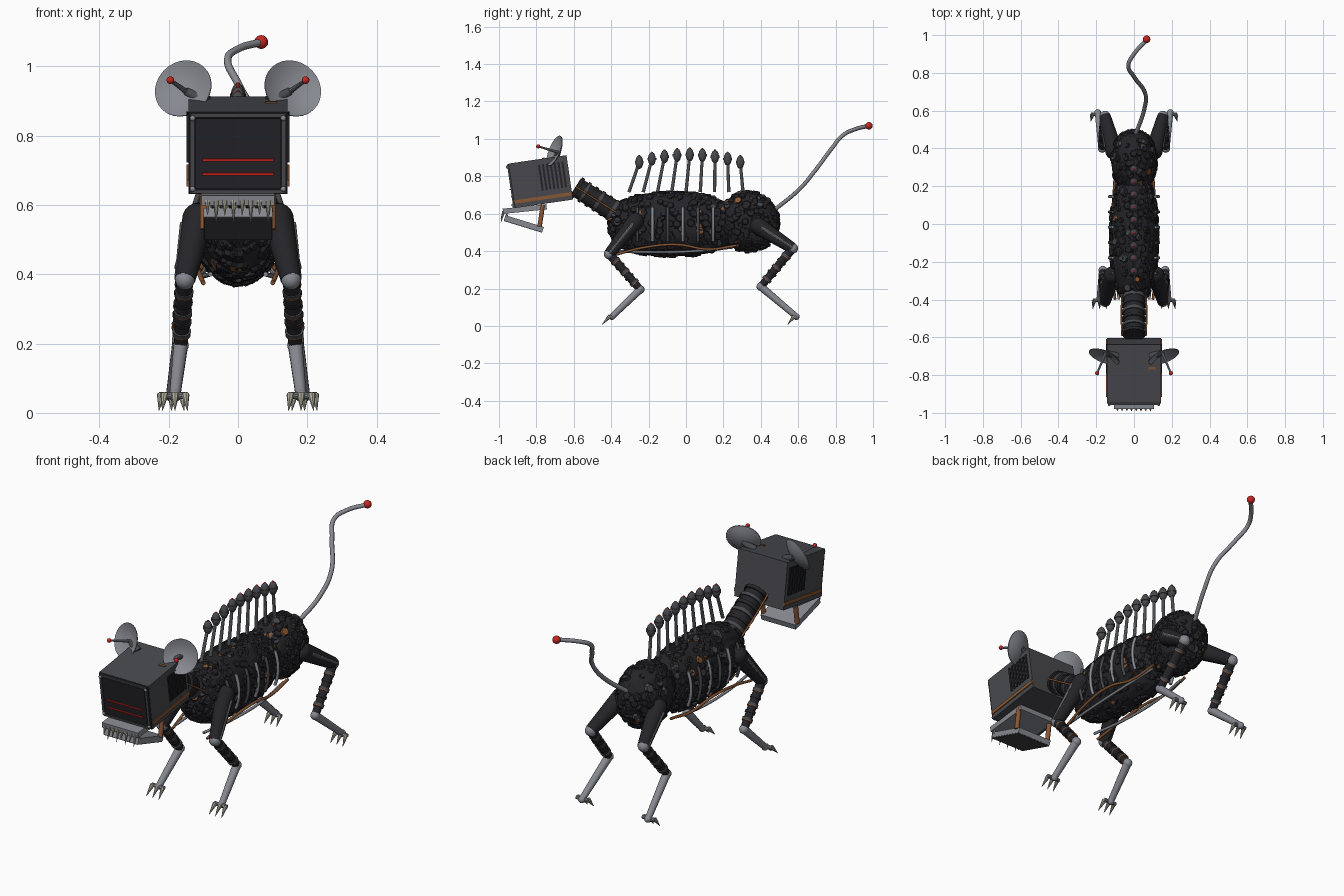
import bpy, bmesh, math, random
from mathutils import Vector, Matrix

random.seed(4)
if "Cube" in bpy.data.objects:
    bpy.data.objects.remove(bpy.data.objects["Cube"])


def material(name, r, g, b):
    m = bpy.data.materials.new(name)
    m.use_nodes = True
    m.diffuse_color = (r, g, b, 1)
    m.node_tree.nodes["Principled BSDF"].inputs["Base Color"].default_value = (r, g, b, 1)
    return m


BLACK = material("hide_black", 0.018, 0.018, 0.022)
GREY = material("casing_grey", 0.065, 0.066, 0.075)
STEEL = material("steel", 0.24, 0.25, 0.28)
COPPER = material("copper", 0.25, 0.095, 0.035)
RED = material("signal_red", 0.55, 0.02, 0.015)
BONE = material("claw_bone", 0.4, 0.38, 0.31)


def finish(name, bm, *mats, smooth=True):
    for f in bm.faces:
        f.smooth = smooth
    for e in bm.edges:
        e.smooth = e.calc_face_angle(0) < 0.6
    me = bpy.data.meshes.new(name)
    bm.to_mesh(me)
    bm.free()
    for m in mats:
        me.materials.append(m)
    ob = bpy.data.objects.new(name, me)
    bpy.context.collection.objects.link(ob)
    return ob


def aim(a, direction):
    return Matrix.Translation(a) @ Vector(direction).to_track_quat("Z", "Y").to_matrix().to_4x4()


def rod(name, a, b, r1, r2, mat, sides=14):
    a, b = Vector(a), Vector(b)
    bm = bmesh.new()
    bmesh.ops.create_cone(bm, cap_ends=True, segments=sides, radius1=r1, radius2=r2,
                          depth=(b - a).length, matrix=aim((a + b) / 2, b - a))
    return finish(name, bm, mat)


def ball(name, c, r, mat, stretch=1):
    bm = bmesh.new()
    bmesh.ops.create_uvsphere(bm, u_segments=16, v_segments=10, radius=r,
                              matrix=Matrix.Translation(c) @ Matrix.Diagonal((1, 1, stretch, 1)))
    return finish(name, bm, mat)


def box(name, frame, c, size, mat):
    bm = bmesh.new()
    bmesh.ops.create_cube(bm, matrix=frame @ Matrix.Translation(c) @ Matrix.Diagonal((*size, 1)))
    return finish(name, bm, mat, smooth=False)


def tube(name, pts, r, mat):
    cu = bpy.data.curves.new(name, "CURVE")
    cu.dimensions = "3D"
    cu.bevel_depth, cu.bevel_resolution, cu.resolution_u = r, 2, 8
    cu.use_fill_caps = True
    sp = cu.splines.new("BEZIER")
    sp.bezier_points.add(len(pts) - 1)
    for p, co in zip(sp.bezier_points, pts):
        p.co = co
        p.handle_left_type = p.handle_right_type = "AUTO"
    cu.materials.append(mat)
    ob = bpy.data.objects.new(name, cu)
    bpy.context.collection.objects.link(ob)


def tilted(y, z, degrees):
    return Matrix.Translation((0, y, z)) @ Matrix.Rotation(math.radians(degrees), 4, "X")


# Shaggy body masses covered in overlapping scales
def shaggy(name, centre, radii, power, count):
    c, rad = Vector(centre), Vector(radii)

    def surface(d):
        t = abs(d.y)
        ring = (1 - t ** power) ** (1 / power) if t < 1 else 0
        flat = math.hypot(d.x, d.z) or 1
        return c + Vector((d.x / flat * ring * rad.x, d.y * rad.y, d.z / flat * ring * rad.z))

    bm = bmesh.new()
    bmesh.ops.create_icosphere(bm, subdivisions=4, radius=1)
    for v in bm.verts:
        v.co = c + (surface(v.co) - c) * random.uniform(0.965, 1.0)
    finish(name, bm, BLACK, smooth=False)
    bm = bmesh.new()
    for i in range(count):
        d = Vector([random.gauss(0, 1) for k in range(3)]).normalized()
        p = surface(d)
        q = p - c
        n = Vector((q.x / rad.x ** 2, q.y / rad.y ** 2 * 0.6, q.z / rad.z ** 2)).normalized()
        r = random.uniform(0.016, 0.027)
        old = len(bm.faces)
        bmesh.ops.create_cone(bm, cap_ends=True, segments=7, radius1=r, radius2=r * 0.7, depth=0.012,
                              matrix=aim(p * 0.99 + c * 0.01, n) @ Matrix.Rotation(random.uniform(-0.2, 0.2), 4, "X"))
        tone = random.random()
        index = 0
        if n.z > 0.5:
            index = 2 if tone < 0.25 else 1 if tone < 0.6 else 0
        bm.faces.ensure_lookup_table()
        for f in bm.faces[old:]:
            f.material_index = index
    finish(name + "_scales", bm, BLACK, GREY, COPPER, smooth=False)


shaggy("torso", (0, -0.07, 0.543), (0.128, 0.345, 0.174), 2.5, 420)
shaggy("haunches", (0, 0.335, 0.557), (0.122, 0.162, 0.164), 2.1, 220)

# Ribs and belly cables on both sides
for s in (-1, 1):
    for i in range(6):
        y = -0.26 + i * 0.081
        pts = []
        for k in range(5):
            a = math.radians(-30 + 15 * k)
            pts.append((s * 0.131 * math.cos(a), y, 0.543 + 0.18 * math.sin(a)))
        tube("rib", pts, 0.008, STEEL if i % 2 else GREY)
    tube("copper_cable", [(s * 0.1, -0.4, 0.375), (s * 0.12, -0.22, 0.42), (s * 0.125, -0.05, 0.435),
                          (s * 0.11, 0.12, 0.41), (s * 0.1, 0.27, 0.43)], 0.007, COPPER)
    tube("steel_cable", [(s * 0.08, -0.4, 0.4), (s * 0.1, -0.2, 0.395), (s * 0.105, 0.05, 0.4),
                         (s * 0.09, 0.25, 0.42)], 0.007, STEEL)

# Row of nine spine probes
for i in range(9):
    u = i / 4 - 1
    base = Vector((0, 0.305 * u, 0.715))
    top = Vector((0, 0.02 + 0.27 * u, 0.915 - 0.04 * u * u))
    rod("spine_rod", base, top, 0.009, 0.008, STEEL, 10)
    ball("spine_bulb", top, 0.021, GREY, 1.7)
    rod("spine_collar", top - Vector((0, 0, 0.006)), top + Vector((0, 0, 0.006)), 0.024, 0.024, GREY)
    ball("spine_light", top + Vector((0, 0, 0.033)), 0.006, RED)

# Ringed neck
n0, n1 = Vector((0, -0.59, 0.745)), Vector((0, -0.37, 0.605))
rod("neck", n0, n1, 0.052, 0.058, BLACK, 18)
along = (n1 - n0).normalized()
for i in range(6):
    p = n0.lerp(n1, 0.05 + i * 0.17)
    rod("neck_ring", p - along * 0.009, p + along * 0.009, 0.061, 0.061, GREY if i % 2 else BLACK, 18)
for s in (-1, 1):
    off = Vector((s * 0.063, 0, 0))
    tube("neck_cable", [n0 + off, n0.lerp(n1, 0.5) + off * 1.05, n1 + off], 0.005, COPPER)

# Box head with screen, vents and trim
H = tilted(-0.775, 0.772, 8.3)
I = Matrix.Identity(4)
box("head_case", H, (0, 0, 0), (0.286, 0.31, 0.24), GREY)
box("face_panel", H, (0, -0.157, 0), (0.284, 0.008, 0.238), BLACK)
box("screen", H, (0, -0.163, 0), (0.245, 0.008, 0.205), BLACK)
for z in (-0.018, -0.059):
    box("screen_stripe", H, (0, -0.168, z), (0.205, 0.008, 0.007), RED)
box("top_latch", H, (0.095, 0.03, 0.121), (0.035, 0.012, 0.006), COPPER)
for s in (-1, 1):
    box("frame_post", H, (s * 0.132, -0.162, 0), (0.013, 0.01, 0.225), GREY)
    box("frame_rail", H, (0, -0.162, s * 0.111), (0.27, 0.01, 0.011), GREY)
    box("side_strip", H, (s * 0.144, 0, -0.088), (0.008, 0.31, 0.018), COPPER)
    for z in (-0.103, 0.103):
        ball("rivet", H @ Vector((s * 0.131, -0.167, z)), 0.008, STEEL)
    for i in range(7):
        box("vent_slot", H, (s * 0.144, 0.002 + i * 0.021, 0.02), (0.008, 0.011, 0.14), BLACK)

# Jaws, teeth and struts
U, L = tilted(-0.862, 0.625, 6), tilted(-0.867, 0.547, -17)
box("upper_jaw", U, (0, 0, 0), (0.21, 0.235, 0.028), STEEL)
box("lower_jaw", L, (0, 0, 0), (0.2, 0.215, 0.028), STEEL)
box("lower_jaw_plate", L, (0, 0, -0.015), (0.196, 0.211, 0.006), GREY)
for i in range(8):
    x = -0.088 + i * 0.025
    long = 0.06 if i % 2 else 0.04
    rod("upper_tooth", (x, -0.975, 0.612), (x, -0.99, 0.612 - long), 0.008, 0.001, BONE, 8)
    rod("lower_tooth", (x + 0.008, -0.955, 0.58), (x + 0.008, -0.965, 0.62), 0.007, 0.001, BONE, 8)
for s in (-1, 1):
    rod("jaw_strut", (s * 0.098, -0.765, 0.65), (s * 0.098, -0.783, 0.53), 0.012, 0.012, COPPER)


# Dish ears with feed antennas
def dish(s):
    c, n = Vector((s * 0.157, -0.7, 0.935)), Vector((s * 0.33, -0.87, 0.35)).normalized()
    frame = aim(c, n)
    bm = bmesh.new()
    rings = []
    for layer, rs in ((0, (0.02, 0.045, 0.068, 0.086)), (-0.004, (0.086, 0.068, 0.045, 0.02))):
        for r in rs:
            rings.append([bm.verts.new(frame @ Vector((r * math.cos(a), r * math.sin(a), 3.4 * r * r - 0.02 + layer)))
                          for a in [math.tau * k / 28 for k in range(28)]])
    for a, b in zip(rings, rings[1:]):
        for k in range(28):
            j = (k + 1) % 28
            bm.faces.new((a[k], a[j], b[j], b[k]))
    bm.faces.new(rings[0][::-1])
    bm.faces.new(rings[-1])
    bmesh.ops.recalc_face_normals(bm, faces=bm.faces[:])
    finish("dish_ear", bm, STEEL)
    tip = Vector((s * 0.195, -0.79, 0.96))
    rod("dish_feed", c - n * 0.02, tip, 0.008, 0.005, STEEL, 10)
    ball("dish_light", tip, 0.011, RED)
    rod("dish_mount", (s * 0.09, -0.7, 0.895), c - n * 0.022, 0.022, 0.012, GREY)


# Jointed legs with clawed feet
def leg(kind, s, path, reach):
    hip, knee, hock, foot = [Vector((s * x, y, z)) for x, y, z in path]
    rod(kind + "_thigh", hip, knee, 0.046, 0.03, BLACK, 16)
    ball(kind + "_hip", hip, 0.046, BLACK)
    side = Vector((s * 0.04, 0, 0.004))
    rod(kind + "_piston", hip.lerp(knee, 0.1) + side, knee + side * 0.6, 0.009, 0.007, STEEL, 10)
    ball(kind + "_knee", knee, 0.029, STEEL)
    rod(kind + "_shin", knee, hock, 0.024, 0.02, BLACK)
    d = (hock - knee).normalized() * 0.006
    for i in range(5):
        p = knee.lerp(hock, 0.2 + i * 0.15)
        rod(kind + "_band", p - d, p + d, 0.027, 0.026, BLACK if i % 2 else GREY)
        if i % 2 == 0:
            rod(kind + "_copper_ring", p + d, p + d * 1.7, 0.0265, 0.0265, COPPER)
    ball(kind + "_hock", hock, 0.023, STEEL)
    rod(kind + "_foot", hock, foot, 0.021, 0.016, STEEL)
    ball(kind + "_toe_joint", foot, 0.018, STEEL)
    for k in (-1, 0, 1):
        start = foot + Vector((k * 0.03, -0.012, 0.002))
        rod(kind + "_claw", start, start + Vector((k * 0.006, -reach, -0.045)), 0.012, 0.001, BONE, 8)
    rod(kind + "_toe_bar", foot - Vector((0.036, 0.008, 0)), foot + Vector((0.036, -0.008, 0)), 0.01, 0.01, STEEL, 10)


FRONT = [(0.115, -0.27, 0.56), (0.153, -0.41, 0.385), (0.165, -0.245, 0.195), (0.182, -0.395, 0.05)]
HIND = [(0.105, 0.385, 0.535), (0.153, 0.57, 0.415), (0.168, 0.4, 0.21), (0.192, 0.59, 0.05)]
for s in (-1, 1):
    dish(s)
    leg("front_leg", s, FRONT, 0.042)
    leg("hind_leg", s, HIND, 0.035)

# Whip tail with a red tip
tube("tail", [(0.003, 0.46, 0.61), (0.055, 0.61, 0.735), (0.06, 0.69, 0.83), (0.0, 0.78, 0.95),
              (-0.03, 0.84, 1.02), (0.0, 0.9, 1.05), (0.067, 0.975, 1.07)], 0.011, STEEL)
ball("tail_light", (0.067, 0.978, 1.07), 0.02, RED)
